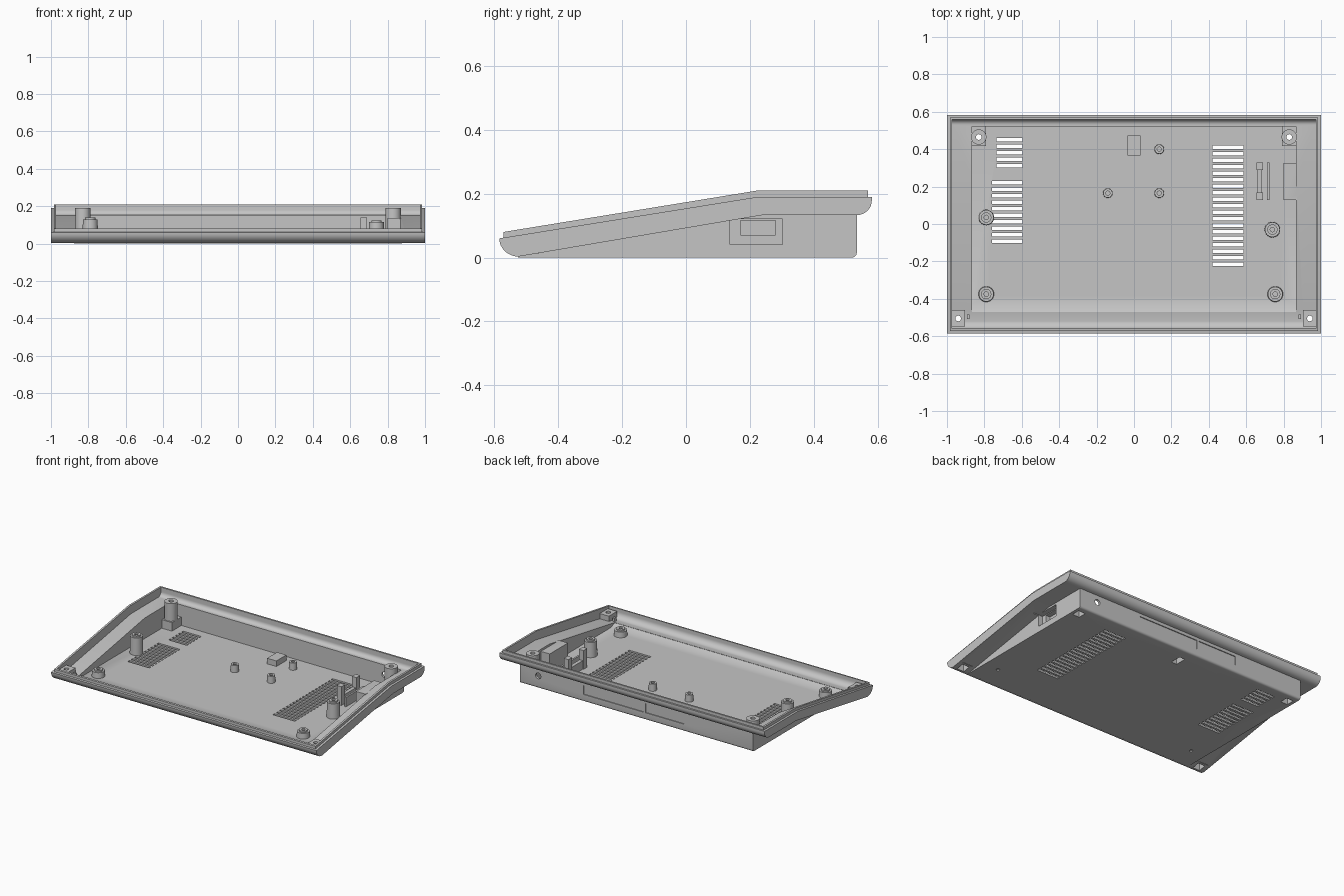
import bpy, bmesh, math
from mathutils import Matrix

if "Cube" in bpy.data.objects:
    bpy.data.objects.remove(bpy.data.objects["Cube"], do_unlink=True)

grey = bpy.data.materials.new("case_grey")
grey.use_nodes = True
COLOUR = (0.56, 0.56, 0.56, 1)
grey.diffuse_color = COLOUR
grey.node_tree.nodes["Principled BSDF"].inputs["Base Color"].default_value = COLOUR


# Helpers: each shape adds closed geometry to a bmesh
def box(bm, x, y, z):
    m = Matrix.Translation([(a + b) / 2 for a, b in (x, y, z)])
    m = m @ Matrix.Diagonal([b - a for a, b in (x, y, z)] + [1])
    bmesh.ops.create_cube(bm, size=1, matrix=m)


def rod(bm, x, y, r, z0, z1, top=None):
    bmesh.ops.create_cone(bm, cap_ends=True, segments=28, radius1=r, radius2=top or r,
                          depth=z1 - z0, matrix=Matrix.Translation((x, y, (z0 + z1) / 2)))


def prism(bm, points, half):
    # Anticlockwise (y, z) profile extruded across x, normals outward
    right, left = [[bm.verts.new((s * half, y, z)) for y, z in points] for s in (1, -1)]
    bm.faces.new(right)
    bm.faces.new(left[::-1])
    for i in range(len(points)):
        bm.faces.new((right[i - 1], left[i - 1], left[i], right[i]))
    bm.normal_update()


def arc(cy, cz, ry, rz, start, end, steps=8):
    angles = [math.radians(start + (end - start) * i / steps) for i in range(steps + 1)]
    return [(cy + ry * math.cos(a), cz + rz * math.sin(a)) for a in angles]


def make(name, bm):
    mesh = bpy.data.meshes.new(name)
    bm.to_mesh(mesh)
    bm.free()
    mesh.materials.append(grey)
    obj = bpy.data.objects.new(name, mesh)
    bpy.context.collection.objects.link(obj)
    return obj


def combine(target, bm, operation):
    tool = make("cutter", bm)
    tool.hide_render = True
    mod = target.modifiers.new("shape", "BOOLEAN")
    mod.operation, mod.object, mod.solver = operation, tool, "EXACT"
    mod.use_self = True
    bpy.ops.object.select_all(action="DESELECT")
    bpy.context.view_layer.objects.active = target
    target.select_set(True)
    bpy.ops.object.modifier_apply(modifier=mod.name)
    bpy.data.objects.remove(tool, do_unlink=True)


# Outer tray: sloping rim with rounded front and rear
bm = bmesh.new()
prism(bm, arc(-.525, .06, .06, .057, 180, 270) + [(.24, .133)]
      + arc(.535, .178, .047, .045, 270, 360) + [(.582, .19), (.225, .19)], 1)
case = make("bottom_case", bm)

# Raised lip inside the rim edge
bm = bmesh.new()
prism(bm, [(-.572, .05), (.23, .17), (.57, .17), (.57, .21), (.225, .21), (-.572, .08)], .985)
combine(case, bm, "UNION")

# Wedge-shaped lower body
bm = bmesh.new()
prism(bm, [(-.528, 0)] + arc(.52, .015, .015, .015, 270, 360, 4)
      + [(.535, .145), (.24, .145), (-.5, .02)], .878)
combine(case, bm, "UNION")

# Hollow out the rim and the lower body
bm = bmesh.new()
prism(bm, arc(-.52, .06, .04, .038, 180, 270) + [(.235, .152)]
      + arc(.53, .18, .028, .028, 270, 360) + [(.558, .3), (-.56, .3)], .972)
combine(case, bm, "DIFFERENCE")
bm = bmesh.new()
prism(bm, [(-.47, .029), (-.43, .012), (.52, .012), (.52, .17), (.24, .17), (-.47, .05)], .867)
combine(case, bm, "DIFFERENCE")

# Side port housing, screw post bases and switch box
REAR, FRONT = (.83, .465), (.94, -.505)
bm = bmesh.new()
box(bm, (.8, .872), (.128, .325), (.006, .138))
box(bm, (-.036, .034), (.365, .472), (.006, .05))
for s in (-1, 1):
    x = s * REAR[0]
    box(bm, (x - .039, x + .039), (.418, .522), (.006, .07))
    x = s * FRONT[0]
    box(bm, (x - .037, x + .037), (-.548, -.46), (.012, .068))
combine(case, bm, "UNION")

# Round rear screw posts
bm = bmesh.new()
for s in (-1, 1):
    rod(bm, s * REAR[0], REAR[1], .041, .05, .19)
combine(case, bm, "UNION")

# Ventilation slots
PITCH = .0347
bm = bmesh.new()
for x0, x1, top, count in ((.42, .585, .41, 19), (-.735, -.597, .45, 5), (-.76, -.597, .22, 10)):
    for i in range(count):
        y = top - i * PITCH
        box(bm, (x0, x1), (y - .009, y + .009), (-.05, .04))
combine(case, bm, "DIFFERENCE")

# Port recess, underside pockets and screw holes
bm = bmesh.new()
box(bm, (.845, .92), (.138, .303), (.04, .121))
box(bm, (-.022, .02), (.38, .457), (-.02, .04))
for s in (-1, 1):
    x = s * REAR[0]
    box(bm, (x - .026, x + .026), (.437, .493), (-.02, .058))
    x = s * FRONT[0]
    box(bm, (x - .026, x + .026), (-.53, -.478), (-.02, .05))
combine(case, bm, "DIFFERENCE")
bm = bmesh.new()
box(bm, (.812, .86), (.17, .28), (.07, .116))
for s in (-1, 1):
    for x, y in (REAR, FRONT):
        rod(bm, s * x, y, .015, -.03, .25)
    rod(bm, s * .77, -.375, .011, -.03, .03)
combine(case, bm, "DIFFERENCE")

# Rear connector panels and round rear socket
bm = bmesh.new()
for x0, x1 in ((-.36, -.07), (-.055, .4)):
    box(bm, (x0, x1), (.529, .56), (.05, .112))
bmesh.ops.create_cone(bm, cap_ends=True, segments=24, radius1=.02, radius2=.02, depth=.1,
                      matrix=Matrix.Translation((.74, .53, .085))
                      @ Matrix.Rotation(math.pi / 2, 4, "X"))
combine(case, bm, "DIFFERENCE")


# Hollow round bosses standing on the floor
def boss(name, x, y, r, hole, height):
    bm = bmesh.new()
    rod(bm, x, y, r, .008, height, r * .94)
    obj = make(name, bm)
    if r > .03:
        bm = bmesh.new()
        rod(bm, x, y, r * .65, height - .004, height + .01)
        combine(obj, bm, "UNION")
    bm = bmesh.new()
    rod(bm, x, y, hole, .016, height + .05)
    combine(obj, bm, "DIFFERENCE")
    return obj


parts = [case]
for x, y, h in ((-.79, .035, .13), (.74, -.03, .115), (-.79, -.375, .05), (.755, -.375, .05)):
    parts.append(boss("support_boss", x, y, .042, .012, h))
for x, y in ((.135, .4), (-.14, .165), (.135, .165)):
    parts.append(boss("board_boss", x, y, .026, .011, .06))

# Bracket beside the port: two posts, a low web and a thin plate
bm = bmesh.new()
for y0 in (.128, .29):
    box(bm, (.655, .69), (y0, y0 + .04), (.008, .14))
box(bm, (.66, .685), (.16, .3), (.008, .07))
box(bm, (.712, .724), (.128, .33), (.008, .075))
parts.append(make("port_bracket", bm))

# Small ribs next to the front posts
bm = bmesh.new()
for s in (-1, 1):
    box(bm, (s * .886 - .007, s * .886 + .007), (-.507, -.483), (.015, .05))
parts.append(make("front_ribs", bm))

# Smooth curved faces, keep edges sharp
bpy.ops.object.select_all(action="DESELECT")
for obj in parts:
    obj.select_set(True)
bpy.context.view_layer.objects.active = case
bpy.ops.object.shade_smooth_by_angle(angle=math.radians(30))
